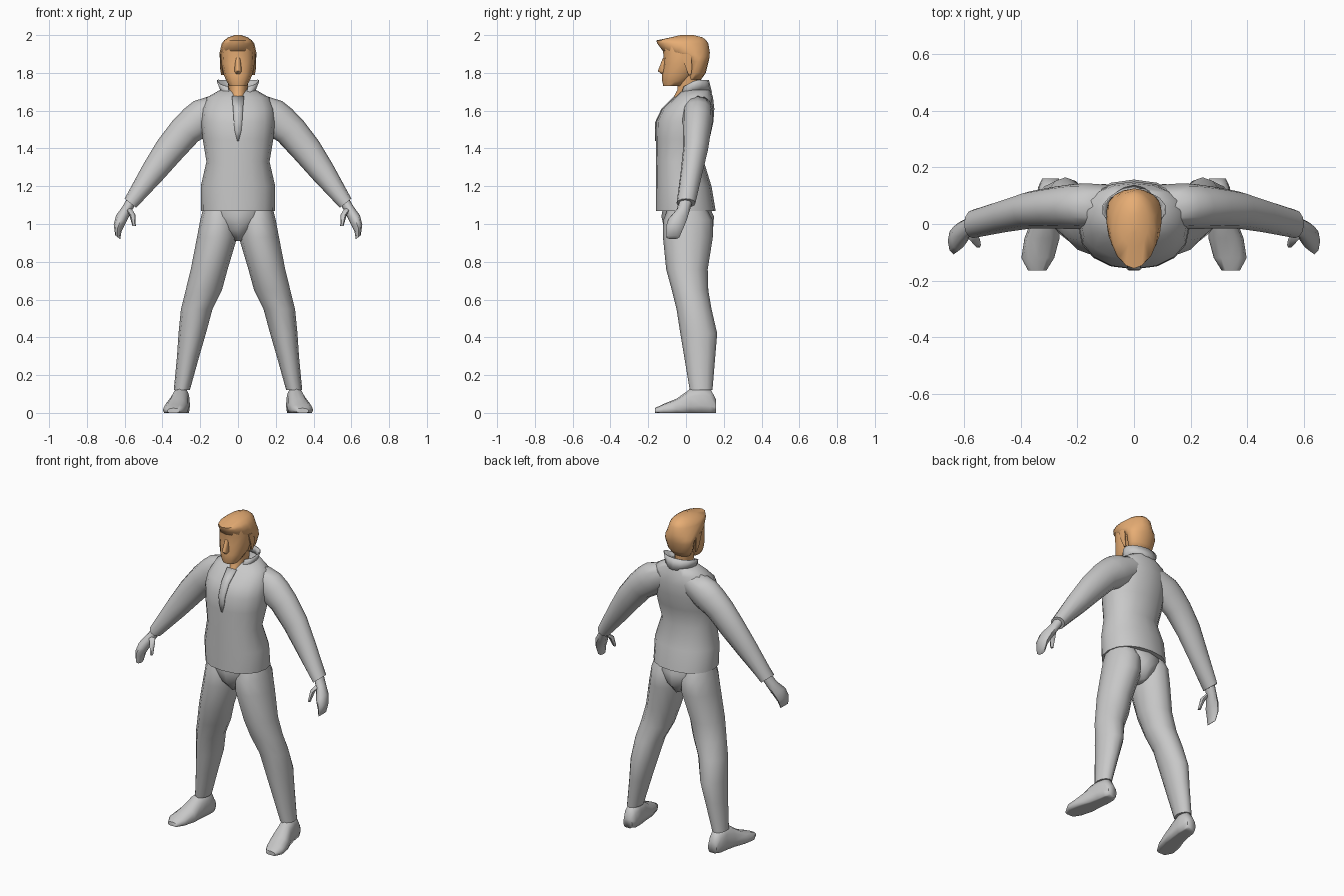
import bpy
import bmesh
import math
from mathutils import Vector

cube = bpy.data.objects.get("Cube")
if cube:
    bpy.data.objects.remove(cube, do_unlink=True)


def make_material(name, red, green, blue):
    material = bpy.data.materials.new(name)
    material.use_nodes = True
    colour = (red, green, blue, 1)
    material.diffuse_color = colour
    for node in material.node_tree.nodes:
        if node.type == "BSDF_PRINCIPLED":
            node.inputs["Base Color"].default_value = colour
    return material


cloth = make_material("plain grey", 0.58, 0.58, 0.58)
skin = make_material("warm tan", 0.82, 0.43, 0.18)

AXIS_X = Vector((1, 0, 0))
AXIS_Y = Vector((0, 1, 0))
AXIS_Z = Vector((0, 0, 1))


def finish(name, bm, material, mirrored=False, thickness=0):
    """Turn a bmesh into a named, shaded and optionally mirrored object."""
    bmesh.ops.recalc_face_normals(bm, faces=bm.faces)
    mesh = bpy.data.meshes.new(name)
    bm.to_mesh(mesh)
    bm.free()
    mesh.materials.append(material)
    part = bpy.data.objects.new(name, mesh)
    bpy.context.collection.objects.link(part)
    bpy.ops.object.select_all(action="DESELECT")
    part.select_set(True)
    bpy.context.view_layer.objects.active = part
    bpy.ops.object.shade_smooth_by_angle(angle=math.radians(58))
    if thickness:
        shell = part.modifiers.new("thickness", "SOLIDIFY")
        shell.thickness = thickness
        shell.offset = 0
    if mirrored:
        part.modifiers.new("other side", "MIRROR")
    return part


def bridge(bm, first, second, closed=True):
    count = len(first)
    for i in range(count if closed else count - 1):
        j = (i + 1) % count
        bm.faces.new((first[i], first[j], second[j], second[i]))


def loft(name, rings, material, sides=12, across=AXIS_X, along=AXIS_Y,
         power=1.0, mirrored=False):
    """Skin oval rings given as centre x, y, z and two radii."""
    bm = bmesh.new()
    loops = []
    for x, y, z, wide, deep in rings:
        loop = []
        for i in range(sides):
            angle = math.tau * i / sides
            c, s = math.cos(angle), math.sin(angle)
            c = math.copysign(abs(c) ** power, c)
            s = math.copysign(abs(s) ** power, s)
            point = Vector((x, y, z)) + across * wide * c + along * deep * s
            loop.append(bm.verts.new(point))
        loops.append(loop)
    for lower, upper in zip(loops, loops[1:]):
        bridge(bm, lower, upper)
    bm.faces.new(loops[0])
    bm.faces.new(loops[-1])
    return finish(name, bm, material, mirrored)


def upright(levels):
    """Rings for a centred part from height, half width, front and back."""
    return [(0, (front + back) / 2, z, wide, (back - front) / 2)
            for z, wide, front, back in levels]


def limb(levels):
    """Rings for a side part from height, inner, outer, front and back."""
    return [((inner + outer) / 2, (front + back) / 2, z,
             (outer - inner) / 2, (back - front) / 2)
            for z, inner, outer, front, back in levels]


# Pullover body
loft("pullover", upright([
    (1.07, 0.195, -0.16, 0.157),
    (1.2, 0.197, -0.16, 0.135),
    (1.33, 0.167, -0.16, 0.095),
    (1.45, 0.187, -0.16, 0.125),
    (1.54, 0.195, -0.158, 0.145),
    (1.61, 0.19, -0.125, 0.15),
    (1.67, 0.165, -0.06, 0.143),
    (1.71, 0.095, -0.02, 0.13),
]), cloth, sides=16, power=0.92)

# Sleeves, with sections square to the arm and the shoulder sunk in the body
slope = Vector((0.78, 0, 0.62))
loft("sleeve", [
    (0.075, 0.062, 1.623, 0.09, 0.075),
    (0.157, 0.063, 1.588, 0.1, 0.08),
    (0.207, 0.062, 1.548, 0.1, 0.08),
    (0.279, 0.058, 1.492, 0.087, 0.074),
    (0.365, 0.05, 1.39, 0.08, 0.066),
    (0.45, 0.03, 1.275, 0.066, 0.058),
    (0.57, 0.0, 1.11, 0.039, 0.05),
], cloth, sides=12, across=slope, mirrored=True)

# Hands, each a mitten of closed fingers and a thumb
loft("hand", [
    (0.565, 0.0, 1.12, 0.027, 0.034),
    (0.59, -0.015, 1.075, 0.028, 0.036),
    (0.62, -0.045, 1.025, 0.033, 0.05),
    (0.637, -0.06, 0.98, 0.027, 0.047),
    (0.637, -0.07, 0.93, 0.017, 0.035),
], cloth, sides=8, across=slope, mirrored=True)
loft("thumb", [
    (0.585, -0.02, 1.085, 0.02, 0.022),
    (0.56, -0.055, 1.05, 0.016, 0.018),
    (0.55, -0.075, 0.99, 0.009, 0.01),
], cloth, sides=6, mirrored=True)

# Trousers
loft("trouser_seat", upright([
    (0.91, 0.02, -0.06, 0.1),
    (0.97, 0.085, -0.115, 0.143),
    (1.04, 0.15, -0.13, 0.148),
    (1.1, 0.17, -0.12, 0.12),
]), cloth)
loft("trouser_leg", limb([
    (1.1, 0.02, 0.18, -0.09, 0.1),
    (1.02, 0.005, 0.2, -0.12, 0.142),
    (0.93, 0.004, 0.217, -0.122, 0.142),
    (0.76, 0.055, 0.25, -0.105, 0.115),
    (0.65, 0.085, 0.277, -0.075, 0.118),
    (0.55, 0.135, 0.302, -0.05, 0.135),
    (0.42, 0.17, 0.315, -0.03, 0.165),
    (0.3, 0.205, 0.323, -0.01, 0.155),
    (0.12, 0.255, 0.34, 0.02, 0.14),
]), cloth, mirrored=True)

# Shoes, skinned from heel to toe and cut flat at the sole
shoe = loft("shoe", [
    (0.295, 0.16, 0.03, 0.03, 0.04),
    (0.297, 0.13, 0.035, 0.042, 0.09),
    (0.3, 0.08, 0.04, 0.046, 0.1),
    (0.31, 0.02, 0.035, 0.05, 0.09),
    (0.325, -0.05, 0.02, 0.062, 0.055),
    (0.34, -0.12, 0.015, 0.058, 0.032),
    (0.342, -0.165, 0.01, 0.032, 0.015),
], cloth, sides=12, along=AXIS_Z, power=0.85, mirrored=True)
for vertex in shoe.data.vertices:
    vertex.co.z = max(vertex.co.z, 0)

# Stand-up collar, open and dipping at the front
bm = bmesh.new()
base, rim = [], []
steps = 12
for i in range(steps + 1):
    angle = math.radians(-62 + 304 * i / steps)
    c, s = math.cos(angle), math.sin(angle)
    dip = max(0, -s) * 0.04
    base.append(bm.verts.new((0.085 * c, 0.045 + 0.09 * s, 1.697 - dip)))
    rim.append(bm.verts.new((0.112 * c, 0.05 + 0.068 * s, 1.763 - dip)))
bridge(bm, base, rim, closed=False)
finish("collar", bm, cloth, thickness=0.005)

# Neck opening: a narrow tapering flap lying on the chest
bm = bmesh.new()
left, right = [], []
for z, y, wide in [(1.675, -0.06, 0.032), (1.61, -0.127, 0.026),
                   (1.54, -0.16, 0.022), (1.49, -0.161, 0.017),
                   (1.44, -0.16, 0.004)]:
    left.append(bm.verts.new((wide, y, z)))
    right.append(bm.verts.new((-wide, y, z)))
bridge(bm, left, right, closed=False)
bm.clear()
strips = [(1.675, -0.06, 0.032), (1.61, -0.127, 0.026),
          (1.54, -0.16, 0.022), (1.49, -0.161, 0.017), (1.44, -0.16, 0.004)]
rows = [[bm.verts.new((side * wide, y, z)) for side in (-1, 1)]
        for z, y, wide in strips]
for upper, lower in zip(rows, rows[1:]):
    bridge(bm, upper, lower, closed=False)
finish("neck_opening", bm, cloth, thickness=0.006)

# Neck, face and nose
loft("neck", upright([
    (1.665, 0.035, -0.07, 0.07),
    (1.71, 0.05, -0.045, 0.08),
    (1.82, 0.06, -0.05, 0.08),
]), skin)
loft("face", upright([
    (1.73, 0.045, -0.12, -0.02),
    (1.755, 0.06, -0.126, 0.01),
    (1.79, 0.076, -0.127, 0.05),
    (1.85, 0.088, -0.118, 0.07),
    (1.9, 0.09, -0.12, 0.08),
    (1.94, 0.085, -0.125, 0.08),
]), skin, power=0.9)
loft("nose", upright([
    (1.795, 0.013, -0.132, -0.1),
    (1.81, 0.02, -0.149, -0.09),
    (1.88, 0.012, -0.122, -0.1),
]), skin, sides=8)

# Hair: full at the back, swept into a jutting quiff at the front
loft("hair", upright([
    (1.765, 0.055, 0.0, 0.08),
    (1.8, 0.08, 0.005, 0.105),
    (1.86, 0.094, 0.005, 0.12),
    (1.885, 0.097, -0.03, 0.125),
    (1.91, 0.097, -0.118, 0.126),
    (1.955, 0.086, -0.152, 0.118),
    (1.972, 0.074, -0.157, 0.108),
    (1.988, 0.052, -0.08, 0.088),
    (2.0, 0.015, -0.03, 0.04),
]), skin, sides=16)

# Sideburns in front of the ears
loft("sideburn", [
    (0.083, 0.02, 1.79, 0.006, 0.008),
    (0.09, 0.015, 1.83, 0.006, 0.02),
    (0.09, 0.0, 1.9, 0.006, 0.03),
], skin, sides=6, mirrored=True)
